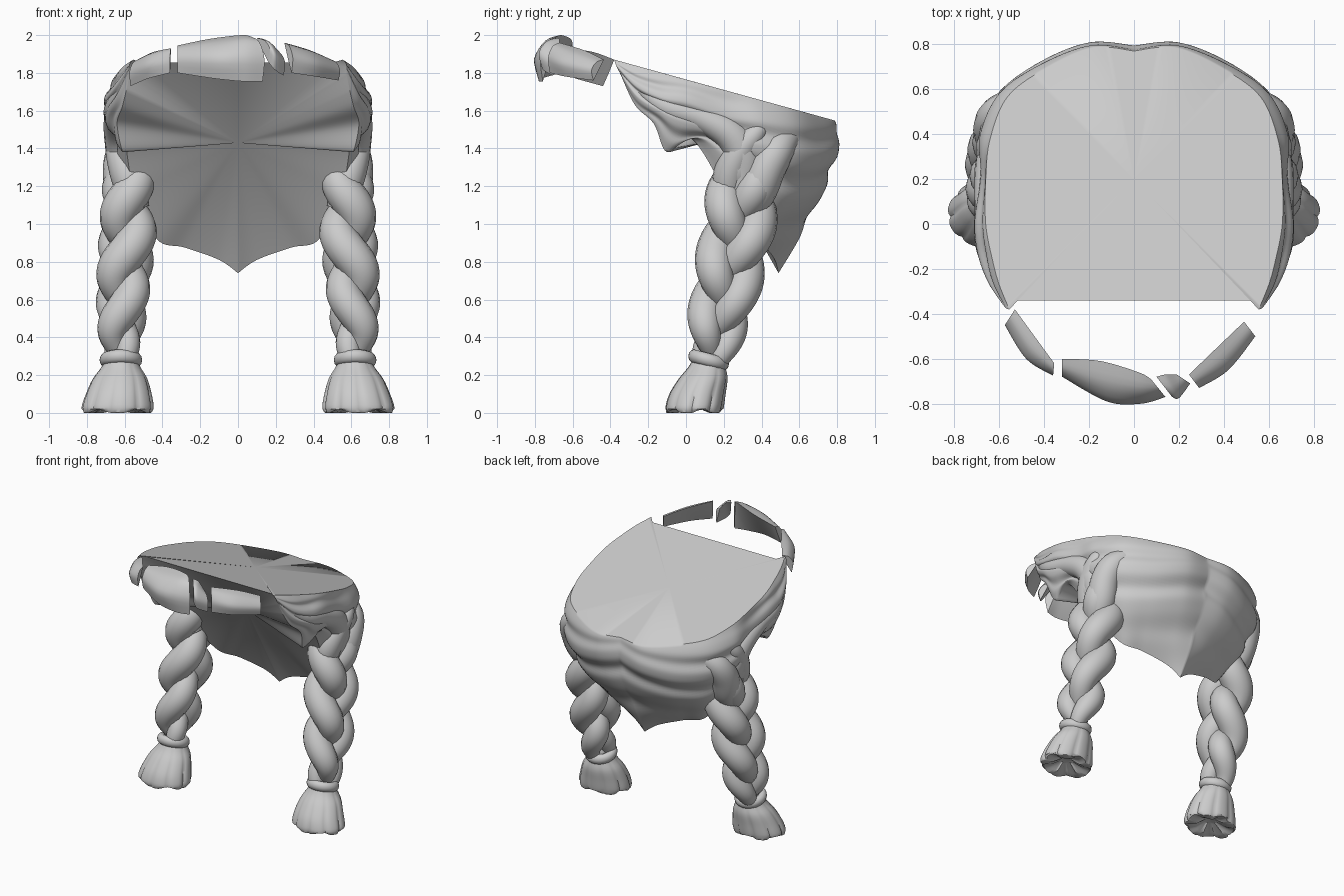
import bpy, bmesh, math
from mathutils import Vector as V

if "Cube" in bpy.data.objects:
    bpy.data.objects.remove(bpy.data.objects["Cube"])


def finish(name, bm, mirror=True, angle=45):
    """Mirror across x, fix normals, and make a smooth-shaded object."""
    if mirror:
        bmesh.ops.mirror(bm, geom=bm.verts[:] + bm.edges[:] + bm.faces[:],
                         axis='X', merge_dist=1e-4)
    bmesh.ops.remove_doubles(bm, verts=bm.verts[:], dist=1e-4)
    bmesh.ops.recalc_face_normals(bm, faces=bm.faces[:])
    me = bpy.data.meshes.new(name)
    bm.to_mesh(me)
    bm.free()
    ob = bpy.data.objects.new(name, me)
    bpy.context.collection.objects.link(ob)
    bpy.ops.object.select_all(action='DESELECT')
    ob.select_set(True)
    bpy.context.view_layer.objects.active = ob
    bpy.ops.object.shade_smooth_by_angle(angle=math.radians(angle))
    return ob


def spline(pts, n):
    """Catmull-Rom samples, n per span, through tuples of any length."""
    out = []
    for i in range(len(pts) - 1):
        a, b = pts[max(i - 1, 0)], pts[i]
        c, d = pts[i + 1], pts[min(i + 2, len(pts) - 1)]
        for k in range(n):
            t = k / n
            out.append(tuple(0.5 * (2 * q + (r - p) * t + (2 * p - 5 * q + 4 * r - s) * t * t
                       + (3 * q - p - 3 * r + s) * t ** 3) for p, q, r, s in zip(a, b, c, d)))
    return out + [tuple(pts[-1])]


def loft(bm, rings, closed=True, caps=True):
    """Skin a list of point rings."""
    rows = [[bm.verts.new(p) for p in r] for r in rings]
    n = len(rows[0])
    for a, b in zip(rows, rows[1:]):
        for i in range(n if closed else n - 1):
            j = (i + 1) % n
            bm.faces.new((a[i], a[j], b[j], b[i]))
    if caps:
        bm.faces.new(rows[0])
        bm.faces.new(rows[-1])
    return rows


def tube(bm, path, sides=16):
    """Round tube along (x, y, z, radius) points."""
    rings = []
    for i, p in enumerate(path):
        t = (V(path[min(i + 1, len(path) - 1)][:3]) - V(path[max(i - 1, 0)][:3])).normalized()
        a = t.cross(V((1, 0, 0))).normalized()
        b = t.cross(a)
        rings.append([V(p[:3]) + p[3] * (a * math.cos(w) + b * math.sin(w))
                      for w in (2 * math.pi * k / sides for k in range(sides))])
    loft(bm, rings)


# Hair cap: flat sloping top, combed outer wall, fan-shaped hollow underside
def top_z(y):
    return 1.87 - 0.276 * (y + 0.38)


# each station: top x, y / middle x, y, z / bottom x, y, z
stations = [
    (.555, -.38, .575, -.37, 1.84, .57, -.35, 1.80),
    (.60, -.27, .65, -.26, 1.72, .61, -.27, 1.63),
    (.63, -.16, .70, -.13, 1.64, .64, -.17, 1.53),
    (.66, .00, .71, .00, 1.58, .61, -.10, 1.38),
    (.66, .20, .68, .20, 1.49, .60, .03, 1.45),
    (.64, .38, .69, .38, 1.40, .55, .21, 1.17),
    (.56, .57, .60, .56, 1.30, .43, .36, .92),
    (.38, .70, .41, .69, 1.25, .28, .42, .875),
    (.18, .785, .19, .765, 1.25, .10, .47, .81),
    (.00, .77, .00, .755, 1.25, .00, .49, .74)]
cols, rows_n = [], 40
samples = spline(stations, 8)
for c, s in enumerate(samples):
    u = c / (len(samples) - 1)
    T, M, B = V((s[0], s[1], top_z(s[1]))), V(s[2:5]), V(s[5:8])
    col = []
    for k in range(rows_n + 1):
        v = k / rows_n
        p = T * (2 * (v - .5) * (v - 1)) + M * (4 * v * (1 - v)) + B * (2 * v * (v - .5))
        groove = .5 + .5 * math.cos(2 * math.pi * (3 * v + 1.8 * u))
        out = V((p.x, p.y - .15, 0)).normalized()
        p -= out * (.03 * groove ** 2 * math.sin(math.pi * v) * min(1, 5 * u))
        if c == len(samples) - 1:
            p.x = 0
        col.append(p)
    cols.append(col)
bm = bmesh.new()
grid = loft(bm, cols, closed=False, caps=False)
corner = bm.verts.new((.52, -.34, 1.855))
front = bm.verts.new((0, -.34, 1.855))
for a, b in zip(grid[0], grid[0][1:]):
    bm.faces.new((corner, a, b))
for row, centre in ((0, (0, .2, 1.71)), (-1, (0, .1, 1.43))):
    hub = bm.verts.new(centre)
    rim = [front, corner] + [g[row] for g in grid]
    for a, b in zip(rim, rim[1:]):
        bm.faces.new((hub, a, b))
finish("hair_cap", bm, angle=50)

# Side locks sweeping from the hairline and the back into each braid
bm = bmesh.new()
for lock in (
        [(.57, -.32, 1.79, .02), (.64, -.12, 1.63, .06), (.64, .08, 1.56, .07),
         (.62, .24, 1.47, .09), (.59, .31, 1.33, .10), (.58, .28, 1.15, .07)],
        [(.50, .56, 1.48, .06), (.59, .49, 1.40, .09), (.615, .43, 1.30, .10),
         (.60, .37, 1.16, .10), (.58, .29, 1.02, .06)],
        [(.61, .42, 1.54, .04), (.64, .36, 1.47, .06), (.62, .28, 1.37, .08),
         (.58, .23, 1.24, .09), (.54, .23, 1.08, .07)]):
    tube(bm, spline(lock, 6))
finish("side_lock", bm)

# Braids: three strands weaving in a flattened figure-eight
axis = [(.57, .31, 1.36, .70), (.575, .30, 1.18, .95), (.58, .28, 1.0, 1.0),
        (.605, .22, .70, .95), (.62, .17, .45, .82), (.62, .13, .27, .50)]
centre = spline(axis, 16)
bm = bmesh.new()
for strand in range(3):
    path = []
    for x, y, z, s in centre:
        w = 2 * math.pi * ((1.15 - z) / .92 + .75 + strand / 3)
        side = math.sin(w)
        path.append((x - .055 * s * math.sin(2 * w), y + .098 * s * side, z,
                     s * (.085 + .02 * abs(side))))
    tube(bm, path)
finish("braid", bm)

# Hair ties
bm = bmesh.new()
tie = []
for k in range(33):
    a = 2 * math.pi * k / 32
    c = V((.62 + .083 * math.cos(a), .12 + .078 * math.sin(a), .28 - .02 * math.sin(a)))
    o = V((math.cos(a), math.sin(a), 0))
    tie.append([c + o * .03 * math.cos(b) + V((0, 0, .036 * math.sin(b)))
                for b in (2 * math.pi * j / 12 for j in range(12))])
loft(bm, tie, caps=False)
finish("hair_tie", bm)

# Fluted tassels with a ragged hollow end: x, y, z, radius x, radius y, flute depth
profile = [(.62, .12, .29, .08, .08, 0), (.62, .11, .24, .105, .10, .02),
           (.625, .09, .18, .145, .13, .04), (.632, .06, .10, .175, .15, .06),
           (.638, .045, .03, .192, .155, .07), (.638, .045, .005, .180, .145, .09)]
bm = bmesh.new()
rings = []
for x, y, z, rx, ry, f in spline(profile, 4) + [(.638, .045, .012, .13, .10, .2),
                                               (.638, .045, .05, .05, .04, .2)]:
    ring = []
    for k in range(72):
        a = 2 * math.pi * k / 72
        m = 1 - f * (1 - abs(math.sin(4.5 * a + .4))) ** 2
        ring.append((x + rx * m * math.cos(a), y + ry * m * math.sin(a),
                     max(0, z + (.012 * math.sin(5 * a) if z < .02 else 0))))
    rings.append(ring)
loft(bm, rings)
finish("tassel", bm)

# Fringe pieces: outer x, y / inner x, y / top z, bottom z
fringe = [
    [(-.575, -.45, -.53, -.38, 1.87, 1.73), (-.48, -.60, -.45, -.49, 1.91, 1.77),
     (-.36, -.675, -.355, -.62, 1.93, 1.80)],
    [(-.32, -.68, -.32, -.60, 1.945, 1.80), (-.12, -.79, -.15, -.61, 1.98, 1.77),
     (.03, -.80, .02, -.66, 2.0, 1.755), (.14, -.77, .075, -.69, 1.99, 1.755)],
    [(.17, -.77, .10, -.68, 1.985, 1.86), (.20, -.775, .14, -.67, 1.975, 1.82),
     (.25, -.71, .19, -.67, 1.92, 1.785)],
    [(.29, -.73, .245, -.67, 1.96, 1.80), (.42, -.65, .38, -.54, 1.92, 1.78),
     (.54, -.50, .49, -.435, 1.87, 1.76)]]
for number, piece in enumerate(fringe, 1):
    rings = []
    for ox, oy, ix, iy, zt, zb in spline(piece, 8):
        h = zt - zb
        # section: top back, rounded front, bottom, hollow back
        section = spline([(0, zt), (.6, zt - .12 * h), (1, zt - .5 * h), (.85, zb)], 4)
        section.append((.45, zb + .45 * h))
        rings.append([(ix + (ox - ix) * f, iy + (oy - iy) * f, z) for f, z in section])
    bm = bmesh.new()
    loft(bm, rings)
    finish("fringe_%d" % number, bm, mirror=False, angle=40)
